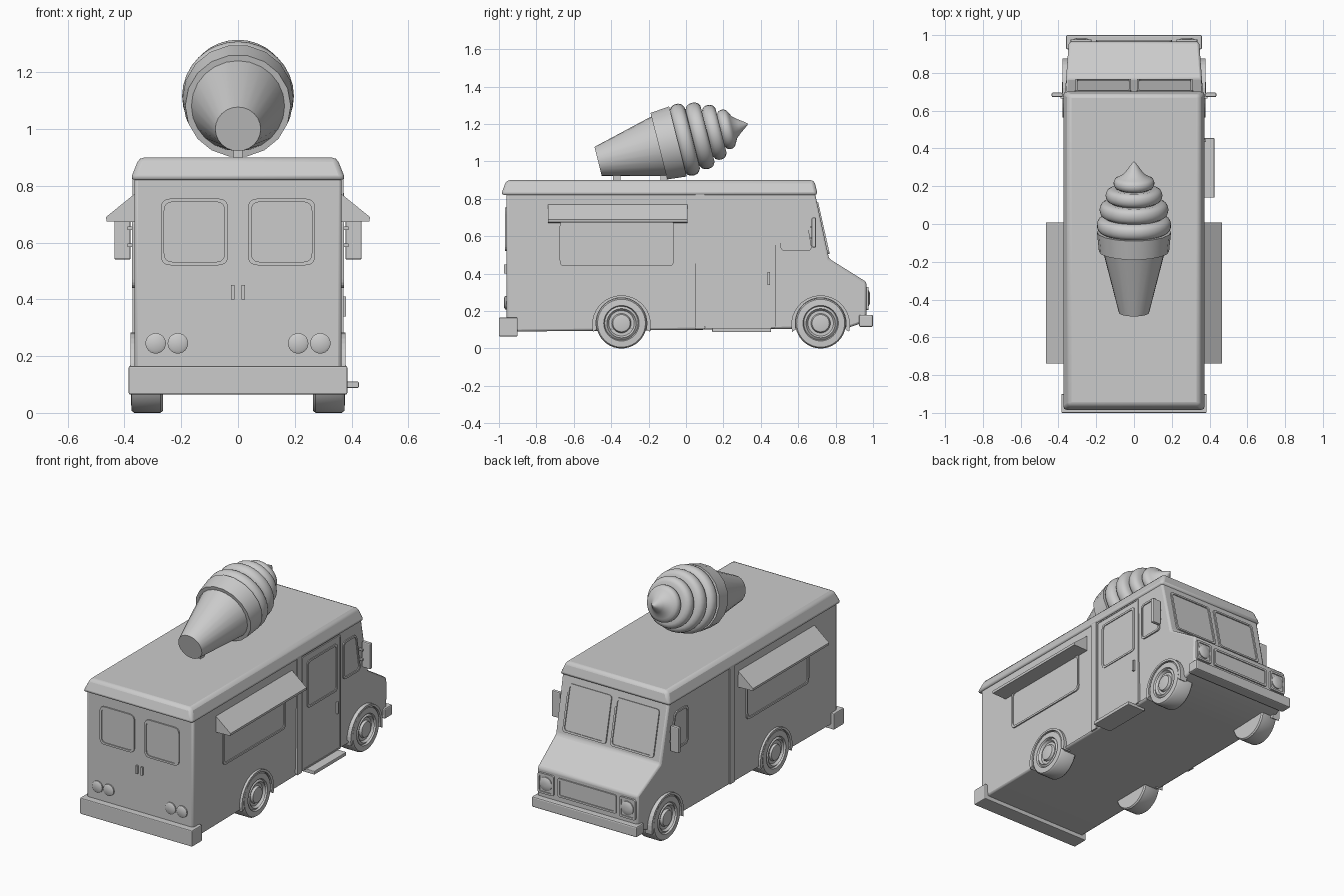
import bpy, bmesh, math
from mathutils import Vector, Matrix

if "Cube" in bpy.data.objects:
    bpy.data.objects.remove(bpy.data.objects["Cube"])


def finish(name, bm, smooth=None, bevel=0):
    bmesh.ops.recalc_face_normals(bm, faces=bm.faces)
    me = bpy.data.meshes.new(name)
    bm.to_mesh(me)
    bm.free()
    ob = bpy.data.objects.new(name, me)
    bpy.context.collection.objects.link(ob)
    if bevel:
        m = ob.modifiers.new("bevel", 'BEVEL')
        m.width, m.segments, m.limit_method = bevel, 2, 'ANGLE'
    if smooth:
        bpy.ops.object.select_all(action='DESELECT')
        ob.select_set(True)
        bpy.context.view_layer.objects.active = ob
        bpy.ops.object.shade_smooth_by_angle(angle=math.radians(smooth))
    return ob


def box(name, x, y, z, bevel=0):
    bm = bmesh.new()
    c = [(a + b) / 2 for a, b in (x, y, z)]
    s = [abs(b - a) for a, b in (x, y, z)]
    bmesh.ops.create_cube(bm, size=1, matrix=Matrix.Translation(c) @ Matrix.Diagonal((*s, 1)))
    return finish(name, bm, None, bevel)


def prism(name, loop_a, loop_b, bevel=0, smooth=None):
    bm = bmesh.new()
    a = [bm.verts.new(p) for p in loop_a]
    b = [bm.verts.new(p) for p in loop_b]
    n = len(a)
    bm.faces.new(a)
    bm.faces.new(b[::-1])
    for i in range(n):
        bm.faces.new((a[i], b[i], b[(i + 1) % n], a[(i + 1) % n]))
    return finish(name, bm, smooth, bevel)


def lathe(name, profile, origin, axis, n=32, smooth=35):
    """Revolve (distance along axis, radius) points."""
    bm = bmesh.new()
    M = Matrix.Translation(origin) @ Vector(axis).to_track_quat('Z', 'Y').to_matrix().to_4x4()
    rings = [[bm.verts.new(M @ Vector((r * math.cos(k * math.tau / n), r * math.sin(k * math.tau / n), s)))
              for k in range(n)] for s, r in profile]
    for a, b in zip(rings, rings[1:]):
        for k in range(n):
            bm.faces.new((a[k], a[(k + 1) % n], b[(k + 1) % n], b[k]))
    bm.faces.new(rings[0])
    bm.faces.new(rings[-1])
    return finish(name, bm, smooth)


def rounded(pts, r, steps=5):
    out = []
    for i, p in enumerate(pts):
        p, a, b = Vector(p), Vector(pts[i - 1]), Vector(pts[(i + 1) % len(pts)])
        p0, p1 = p + (a - p).normalized() * r, p + (b - p).normalized() * r
        for k in range(steps + 1):
            t = k / steps
            out.append(p0 * (1 - t) ** 2 + p * 2 * t * (1 - t) + p1 * t * t)
    return out


def rect(u0, u1, v0, v1):
    return [(u0, v0), (u1, v0), (u1, v1), (u0, v1)]


def panel(name, pts, r, f, out=0.008, rim=0.012, sink=0.006):
    """Raised rounded frame with a sunken pane, placed by f(u, v, depth)."""
    bm = bmesh.new()
    loop = rounded(pts, r)
    c = sum(loop, Vector((0, 0))) / len(loop)
    half = Vector((max(p.x for p in loop) - c.x, max(p.y for p in loop) - c.y))
    inner = [c + Vector(((p.x - c.x) * (1 - rim / half.x), (p.y - c.y) * (1 - rim / half.y))) for p in loop]
    rings = [[bm.verts.new(f(p.x, p.y, d)) for p in q]
             for q, d in ((loop, -0.01), (loop, out), (inner, out), (inner, out - sink))]
    n = len(loop)
    for a, b in zip(rings, rings[1:]):
        for i in range(n):
            bm.faces.new((a[i], a[(i + 1) % n], b[(i + 1) % n], b[i]))
    bm.faces.new(rings[0])
    bm.faces.new(rings[-1])
    return finish(name, bm)


W = 0.365
rear = lambda u, v, d: Vector((u, -0.96 - d, v))
nose = lambda u, v, d: Vector((u, 0.965 + d, v))
base, up, out_n = Vector((0, 0.765, 0.485)), Vector((0, -0.218, 0.976)), Vector((0, 0.976, 0.218))
shield = lambda u, v, d: base + up * v + out_n * d + Vector((u, 0, 0))

# Body shell: side profile, narrowing slightly at the nose
prof = [(-0.96, 0.09, W), (0.6, 0.105, W), (0.88, 0.115, 0.352), (0.965, 0.145, 0.345), (0.965, 0.355, 0.345),
        (0.765, 0.48, 0.36), (0.69, 0.83, W), (-0.96, 0.83, W)]
prism("body", [(-w, y, z) for y, z, w in prof], [(w, y, z) for y, z, w in prof], 0.012, 30)

# Roof cap with sloping edges
prism("roof", [(-0.38, -0.99, 0.82), (0.38, -0.99, 0.82), (0.38, 0.705, 0.82), (-0.38, 0.705, 0.82)],
      [(-0.348, -0.96, 0.9), (0.348, -0.96, 0.9), (0.348, 0.685, 0.9), (-0.348, 0.685, 0.9)], 0.018, 40)

# Bumpers
box("rear_bumper", (-0.385, 0.385), (-1.0, -0.9), (0.065, 0.165), 0.005)
box("front_bumper", (-0.36, 0.36), (0.925, 1.0), (0.115, 0.18), 0.008)

# Grille
panel("grille", rect(-0.2, 0.2, 0.21, 0.325), 0.012, nose)

for s, tag in ((1, "right"), (-1, "left")):
    side = lambda u, v, d: Vector((s * (W + d), u, v))
    # Rear windows, lamps and door handles
    panel("rear_window_" + tag, rect(*sorted((s * 0.035, s * 0.272)), 0.52, 0.755), 0.035, rear)
    for i, x in enumerate((0.212, 0.29)):
        lathe(f"tail_lamp_{tag}_{i}", [(0, 0.036), (0.012, 0.036), (0.018, 0.026)],
              (s * x, -0.955, 0.245), (0, -1, 0), 24)
    box("rear_handle_" + tag, (s * 0.012, s * 0.024), (-0.972, -0.955), (0.40, 0.45))
    # Windscreen half and headlamp
    panel("windscreen_" + tag, rect(*sorted((s * 0.015, s * 0.312)), 0.02, 0.305), 0.02, shield)
    panel("headlamp_frame_" + tag, rect(*sorted((s * 0.225, s * 0.335)), 0.205, 0.33), 0.015, nose, 0.012)
    lathe("headlamp_" + tag, [(0, 0.042), (0.012, 0.042), (0.018, 0.03), (0.02, 0.01)],
          (s * 0.28, 0.965, 0.268), (0, 1, 0), 24)
    # Serving hatch, counter window and awning
    panel("serving_window_" + tag, rect(-0.675, -0.065, 0.44, 0.685), 0.03, side)
    wedge = [(0.36, 0.775), (0.465, 0.69), (0.463, 0.675), (0.36, 0.672)]
    prism("awning_" + tag, [(s * x, -0.738, z) for x, z in wedge], [(s * x, 0.008, z) for x, z in wedge])
    # Vertical rail and cab side window
    box("door_rail_" + tag, (s * 0.35, s * 0.372), (0.05, 0.098), (0.105, 0.825))
    panel("cab_window_" + tag, [(0.505, 0.52), (0.675, 0.52), (0.635, 0.757), (0.505, 0.757)], 0.03, side, 0.006)
    # Wing mirror
    box("wing_mirror_" + tag, (s * 0.378, s * 0.436), (0.672, 0.695), (0.54, 0.70), 0.006)
    for z in (0.59, 0.65):
        box(f"mirror_arm_{tag}_{z}", (s * 0.34, s * 0.39), (0.665, 0.677), (z - 0.006, z + 0.006))
    # Wheels with stepped rims, and arch flares
    for y, end in ((-0.345, "rear"), (0.72, "front")):
        lathe(f"{end}_wheel_{tag}", [(0, 0.128), (0.008, 0.135), (0.1, 0.135), (0.11, 0.128), (0.112, 0.095),
                                     (0.102, 0.09), (0.112, 0.078), (0.098, 0.068), (0.098, 0.052),
                                     (0.112, 0.046), (0.115, 0.03)], (s * 0.265, y, 0.135), (s, 0, 0), 40)
        ang = [math.radians(-14 + 208 * k / 20) for k in range(21)]
        ring = [(y + 0.157 * math.cos(a), 0.127 + 0.157 * math.sin(a)) for a in ang]
        ring += [(y + 0.136 * math.cos(a), 0.135 + 0.136 * math.sin(a)) for a in reversed(ang)]
        prism(f"{end}_arch_{tag}", [(s * 0.33, a, b) for a, b in ring], [(s * 0.379, a, b) for a, b in ring])

# Entry door with window, handle and step on the right side
right = lambda u, v, d: Vector((W + d, u, v))
panel("door", rect(0.1, 0.478, 0.11, 0.815), 0.01, right, 0.006, 0.008, 0.003)
panel("door_window", rect(0.15, 0.445, 0.48, 0.775), 0.025, right, 0.008)
box("door_handle", (0.36, 0.38), (0.435, 0.448), (0.34, 0.41))
box("entry_step", (0.3, 0.426), (0.14, 0.455), (0.088, 0.11), 0.004)

# Roof sign: tilted cone, rim and soft swirl on two posts
ax, foot = (0, 0.97, 0.243), (0, -0.47, 1.0)
lathe("cone", [(0, 0.08), (0.35, 0.168)], foot, ax, 24)
lathe("cone_rim", [(0.335, 0.16), (0.335, 0.186), (0.44, 0.196), (0.44, 0.16)], foot, ax, 18)
swirl = [(0.43, 0.17)]
for c, h, r0, r in ((0.478, 0.045, 0.165, 0.197), (0.562, 0.046, 0.15, 0.182), (0.64, 0.042, 0.118, 0.15),
                    (0.707, 0.035, 0.08, 0.108)):
    for k in range(9):
        t = -1 + 2 * k / 8
        swirl.append((c + h * 0.9 * t, r0 + (r - r0) * math.sqrt(1 - t * t * 0.98)))
swirl += [(0.752, 0.06), (0.775, 0.04), (0.8, 0.022), (0.824, 0.004)]
lathe("ice_cream_swirl", swirl, foot, ax, 32, 50)
box("sign_post_front", (-0.016, 0.016), (-0.135, -0.105), (0.89, 1.0))
box("sign_post_rear", (-0.016, 0.016), (-0.39, -0.35), (0.89, 0.97))
